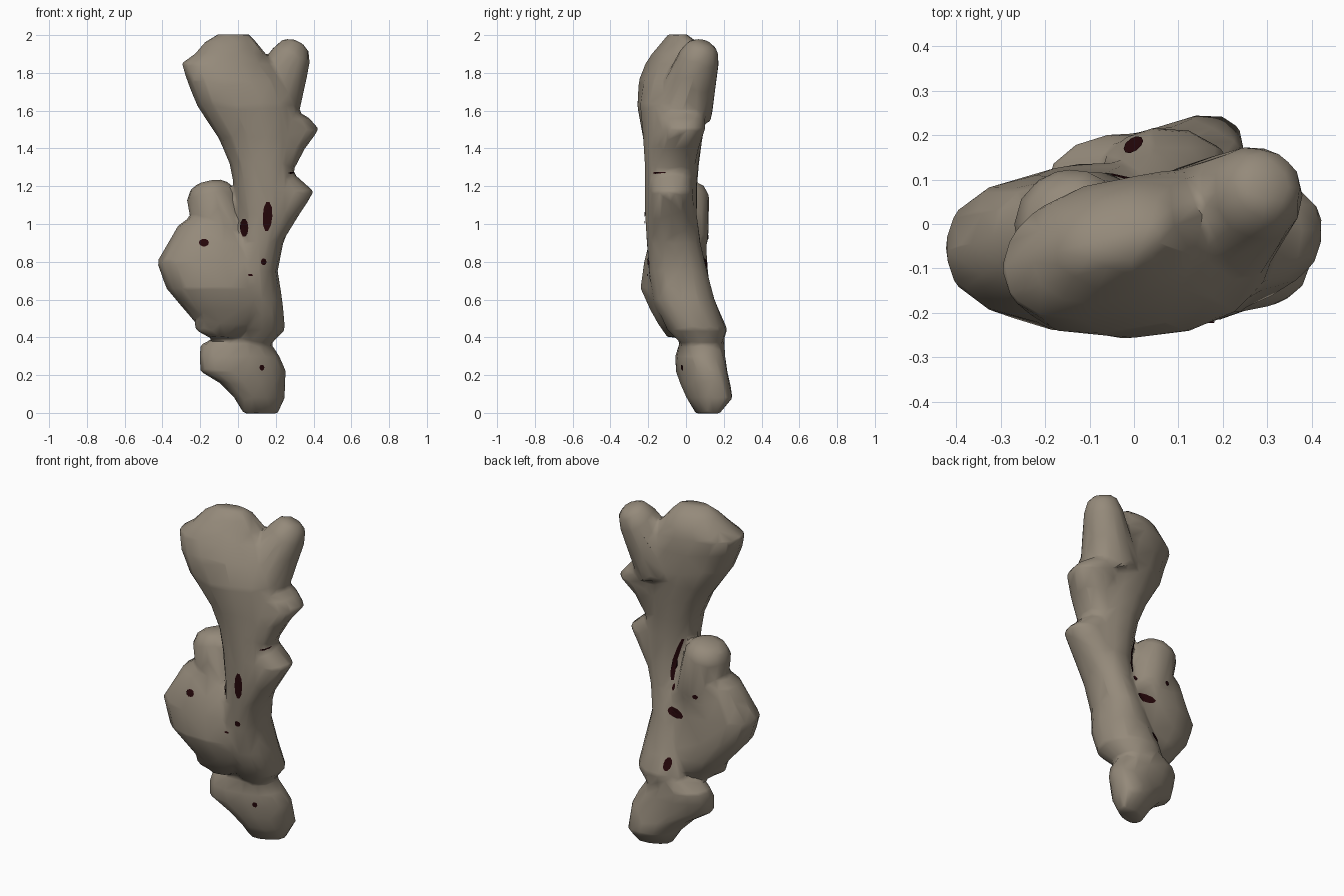
import bpy, bmesh, math
from mathutils import Vector

if "Cube" in bpy.data.objects:
    bpy.data.objects.remove(bpy.data.objects["Cube"])

def material(name, rgb):
    m = bpy.data.materials.new(name)
    m.diffuse_color = (*rgb, 1)
    m.use_nodes = True
    m.node_tree.nodes["Principled BSDF"].inputs["Base Color"].default_value = m.diffuse_color
    return m

stone = material("grey_brown", (0.30, 0.255, 0.197))
dark = material("dark_red", (0.018, 0.002, 0.003))
SIDES = 14

def finish(bm, name, mat):
    bmesh.ops.recalc_face_normals(bm, faces=bm.faces)
    me = bpy.data.meshes.new(name)
    bm.to_mesh(me)
    bm.free()
    ob = bpy.data.objects.new(name, me)
    bpy.context.collection.objects.link(ob)
    me.materials.append(mat)
    return ob

def skin(bm, rings):
    for a, b in zip(rings, rings[1:]):
        for i in range(SIDES):
            j = (i + 1) % SIDES
            bm.faces.new((a[i], a[j], b[j], b[i]))
    bm.faces.new(rings[0][::-1])
    bm.faces.new(rings[-1])

def rounded(v):
    return math.copysign(abs(v) ** 0.9, v)

def loft(name, slices):
    """Slices: height, x min, x max, y min, y max, skew of y along x."""
    bm = bmesh.new()
    rings = []
    for z, x0, x1, y0, y1, k in slices:
        ring = []
        for i in range(SIDES):
            a = math.tau * i / SIDES
            dx = (x1 - x0) / 2 * rounded(math.cos(a))
            dy = (y1 - y0) / 2 * rounded(math.sin(a))
            ring.append(bm.verts.new(((x0 + x1) / 2 + dx, (y0 + y1) / 2 + dy + k * dx, z)))
        rings.append(ring)
    skin(bm, rings)
    return finish(bm, name, stone)

def knob(name, start, end, r0, r1):
    """Tapered stub with a rounded tip."""
    bm = bmesh.new()
    s, e = Vector(start), Vector(end)
    q = (e - s).to_track_quat('Z', 'Y')
    rings = []
    for t, r in ((0, r0), (0.78, r1), (0.94, r1 * 0.75), (1, r1 * 0.4)):
        rings.append([bm.verts.new(s.lerp(e, t) + q @ Vector((r * math.cos(math.tau * i / SIDES),
                      r * math.sin(math.tau * i / SIDES), 0))) for i in range(SIDES)])
    skin(bm, rings)
    return finish(bm, name, stone)

# long upright shaft with a broad head
shaft = loft("shaft", [
    (0.36, 0.00, 0.17, -0.02, 0.19, 0),
    (0.44, -0.08, 0.25, -0.10, 0.22, -0.1),
    (0.60, -0.08, 0.235, -0.18, 0.155, 0),
    (0.75, -0.04, 0.21, -0.20, 0.115, 0),
    (0.90, 0.01, 0.24, -0.21, 0.08, 0),
    (1.05, 0.00, 0.30, -0.22, 0.06, 0),
    (1.20, -0.02, 0.30, -0.22, 0.06, -0.05),
    (1.32, -0.045, 0.295, -0.22, 0.07, -0.05),
    (1.45, -0.10, 0.31, -0.23, 0.09, 0),
    (1.63, -0.22, 0.32, -0.255, 0.115, 0.12),
    (1.76, -0.27, 0.27, -0.24, 0.11, 0.2),
    (1.85, -0.30, 0.19, -0.205, 0.10, 0.2),
    (1.90, -0.23, 0.15, -0.175, 0.09, 0.2),
    (1.96, -0.18, 0.10, -0.125, 0.06, 0.2),
    (2.005, -0.11, 0.06, -0.09, 0.00, 0.2)])

# wedge ridges down one side of the shaft
lower_ridge = loft("lower_ridge", [
    (0.88, 0.08, 0.22, -0.19, 0.03, 0),
    (1.05, 0.07, 0.325, -0.20, 0.045, 0),
    (1.17, 0.07, 0.405, -0.195, 0.04, 0),
    (1.28, 0.07, 0.28, -0.19, 0.03, 0)])
upper_ridge = loft("upper_ridge", [
    (1.26, 0.07, 0.28, -0.20, 0.04, 0),
    (1.40, 0.08, 0.355, -0.19, 0.07, 0),
    (1.50, 0.10, 0.43, -0.16, 0.10, 0.1),
    (1.56, 0.10, 0.38, -0.16, 0.10, 0.1),
    (1.61, 0.10, 0.29, -0.16, 0.10, 0)])

# rounded mass beside the shaft
mass = loft("side_mass", [
    (0.40, -0.16, 0.00, -0.10, 0.05, 0),
    (0.47, -0.22, 0.12, -0.15, 0.13, 0),
    (0.54, -0.28, 0.16, -0.19, 0.14, 0),
    (0.66, -0.38, 0.16, -0.245, 0.13, 0),
    (0.80, -0.43, 0.14, -0.225, 0.115, 0),
    (0.90, -0.37, 0.10, -0.20, 0.11, 0),
    (0.99, -0.32, 0.02, -0.16, 0.10, 0),
    (1.04, -0.25, 0.00, -0.12, 0.09, 0)])

# foot below the narrow neck
foot = loft("foot", [
    (-0.005, 0.03, 0.21, 0.06, 0.17, 0.3),
    (0.08, -0.02, 0.25, 0.01, 0.24, 0.3),
    (0.16, -0.10, 0.25, -0.025, 0.225, 0.25),
    (0.22, -0.20, 0.255, -0.045, 0.21, 0.2),
    (0.30, -0.205, 0.22, -0.055, 0.205, 0.1),
    (0.36, -0.20, 0.18, -0.04, 0.205, 0),
    (0.42, -0.08, 0.17, -0.02, 0.205, 0)])

# protruding stubs
parts = [shaft, lower_ridge, upper_ridge, mass, foot,
    knob("head_horn", (0.16, -0.02, 1.60), (0.31, 0.095, 1.96), 0.165, 0.11),
    knob("mass_stub", (-0.09, -0.02, 0.92), (-0.16, 0.0, 1.225), 0.14, 0.13),
    knob("mass_spur", (-0.12, -0.06, 0.56), (-0.19, -0.05, 0.42), 0.12, 0.06)]

# fuse the parts into one faceted, softly shaded body
bpy.ops.object.select_all(action='DESELECT')
for p in parts:
    p.select_set(True)
bpy.context.view_layer.objects.active = shaft
bpy.ops.object.join()
body = bpy.context.object
body.name = "body"
rm = body.modifiers.new("fuse", 'REMESH')
rm.mode = 'VOXEL'
rm.voxel_size = 0.014
sm = body.modifiers.new("soften", 'SMOOTH')
sm.factor = 0.5
sm.iterations = 5
dec = body.modifiers.new("facet", 'DECIMATE')
dec.ratio = 0.035
for m in [m.name for m in body.modifiers]:
    bpy.ops.object.modifier_apply(modifier=m)
body.data.materials.clear()
body.data.materials.append(stone)
for p in body.data.polygons:
    p.material_index = 0
bpy.ops.object.shade_smooth_by_angle(angle=math.radians(50))

# small dark patches on the surface: centre, half width, half height, lean, facing angle
bpy.context.view_layer.update()
FRONT, BACK, BACK_LEFT, FRONT_RIGHT = -90, 90, 135, -45
bm = bmesh.new()
for c, w, h, lean, ang in (
        ((0.035, 0, 0.98), 0.022, 0.05, 0, FRONT),
        ((-0.18, 0, 0.90), 0.026, 0.02, 0, FRONT),
        ((0.135, 0, 0.80), 0.014, 0.018, 0, FRONT),
        ((0.125, 0, 0.24), 0.013, 0.016, 0, FRONT),
        ((0.065, 0, 0.73), 0.014, 0.006, 0, FRONT),
        ((0.28, 0, 1.27), 0.016, 0.005, 0, FRONT),
        ((0.02, -0.08, 1.04), 0.018, 0.08, 0, FRONT_RIGHT),
        ((0.03, 0.035, 1.08), 0.024, 0.13, 0.03, BACK_LEFT),
        ((0.02, 0.08, 0.79), 0.036, 0.028, 0, BACK_LEFT),
        ((0.00, 0.18, 0.51), 0.022, 0.036, 0, BACK),
        ((-0.14, 0.1, 0.93), 0.016, 0.014, 0, BACK),
        ((0.04, 0.08, 0.92), 0.012, 0.02, 0, BACK)):
    d = Vector((math.cos(math.radians(ang)), math.sin(math.radians(ang)), 0))
    side = Vector((-d.y, d.x, 0))
    c = Vector(c)
    mid = body.ray_cast(c + d * 2, -d)[1]
    hub = bm.verts.new(mid + d * 0.006)
    inner = []
    for r in (0.5, 1):
        ring = []
        for i in range(10):
            a = math.tau * i / 10
            up = r * math.sin(a)
            across = w * r * math.cos(a) + lean * up
            hit, loc, nor, _ = body.ray_cast(c + d * 2 + side * across + Vector((0, 0, h * up)), -d)
            near = hit and abs((loc - mid).dot(d)) < 0.1
            ring.append(bm.verts.new(loc + nor * 0.004 + d * 0.002) if near else None)
        for i in range(10):
            j = (i + 1) % 10
            quad = (inner[i], ring[i], ring[j], inner[j]) if inner else (hub, ring[i], ring[j])
            if all(quad):
                bm.faces.new(quad)
        inner = ring
finish(bm, "dark_patches", dark)
